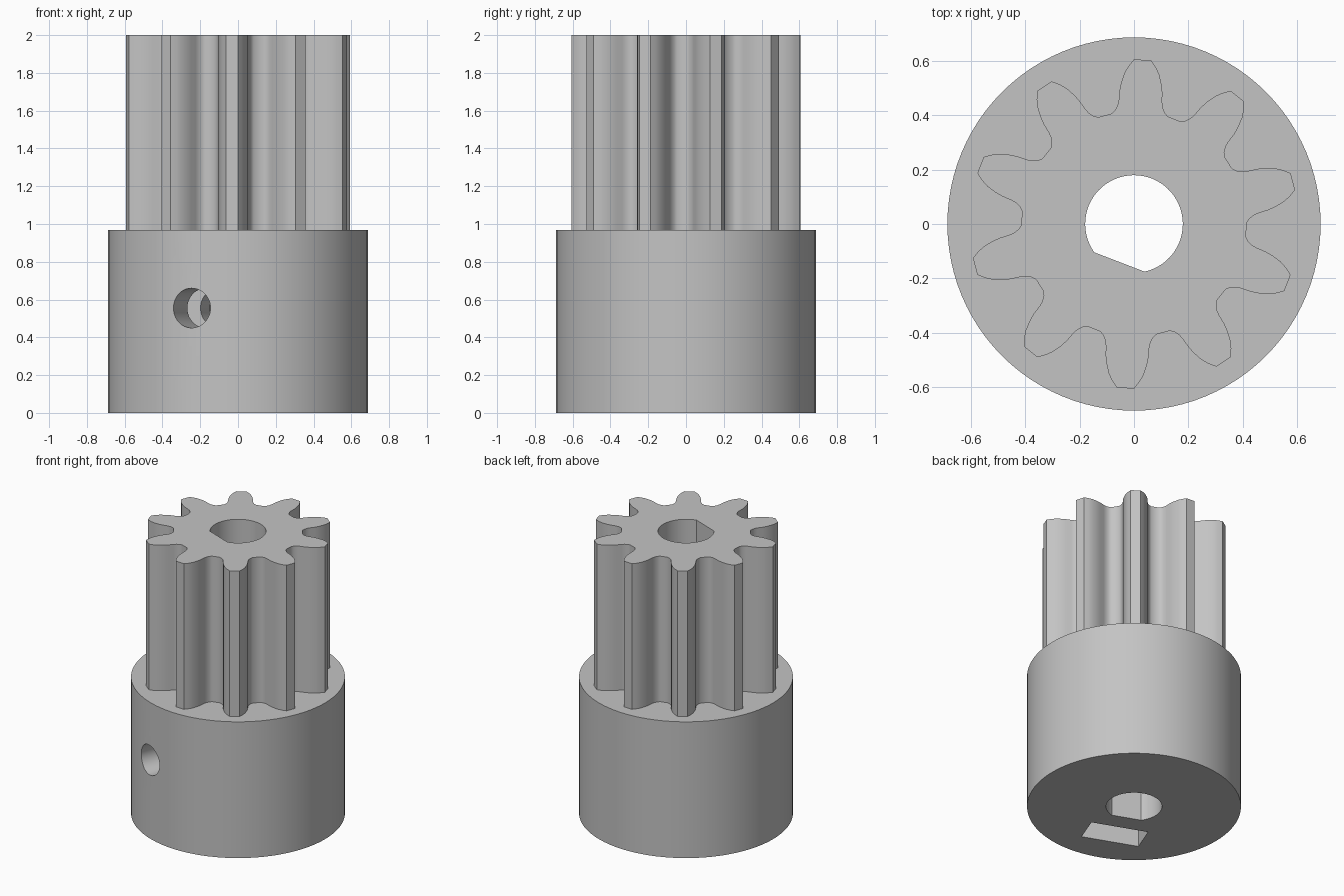
import bpy, bmesh
from math import cos, sin, radians, pi, sqrt
from mathutils import Matrix, Vector

if "Cube" in bpy.data.objects:
    bpy.data.objects.remove(bpy.data.objects["Cube"], do_unlink=True)

COLLAR_R, COLLAR_TOP, TOP = 0.688, 0.967, 2.0
TEETH, FIRST_TOOTH = 10, radians(87)
BORE_R, FLAT_DIST = 0.18, 0.15
SCREW_R, SCREW_Z = 0.105, 0.555
NUT_IN, NUT_OUT, NUT_HALF = 0.28, 0.475, 0.193
# Direction of the set screw, in the middle of a tooth gap
SCREW_DIR = radians(249)

grey = bpy.data.materials.new("plain_grey")
grey.use_nodes = True
colour = (0.55, 0.55, 0.55, 1)
grey.diffuse_color = colour
grey.node_tree.nodes["Principled BSDF"].inputs["Base Color"].default_value = colour


def prism(name, outline, low, high, matrix=Matrix()):
    """Extrude a closed 2D outline from low to high, then place it."""
    bm = bmesh.new()
    base = bm.faces.new([bm.verts.new((x, y, low)) for x, y in outline])
    grown = bmesh.ops.extrude_face_region(bm, geom=[base])["geom"]
    verts = [g for g in grown if isinstance(g, bmesh.types.BMVert)]
    bmesh.ops.translate(bm, verts=verts, vec=(0, 0, high - low))
    bmesh.ops.recalc_face_normals(bm, faces=bm.faces)
    bm.transform(matrix)
    mesh = bpy.data.meshes.new(name)
    bm.to_mesh(mesh)
    bm.free()
    mesh.materials.append(grey)
    obj = bpy.data.objects.new(name, mesh)
    bpy.context.collection.objects.link(obj)
    return obj


def circle(r, n):
    return [(r * cos(2 * pi * i / n), r * sin(2 * pi * i / n)) for i in range(n)]


def finish(obj, cutters):
    """Cut the openings and shade the curved sides smooth."""
    bpy.ops.object.select_all(action="DESELECT")
    obj.select_set(True)
    bpy.context.view_layer.objects.active = obj
    for cutter in cutters:
        mod = obj.modifiers.new("cut", "BOOLEAN")
        mod.operation, mod.solver, mod.object = "DIFFERENCE", "EXACT", cutter
        bpy.ops.object.modifier_apply(modifier=mod.name)
    bpy.ops.object.shade_smooth_by_angle(angle=radians(30))


# Toothed section: half a tooth as (distance out, half width), mirrored and repeated
half_tooth = [(0.402, 0.104), (0.415, 0.092), (0.435, 0.083), (0.455, 0.080),
              (0.49, 0.079), (0.52, 0.074), (0.555, 0.064), (0.58, 0.051),
              (0.606, 0.032)]
tooth = [(a, -w) for a, w in half_tooth] + [(a, w) for a, w in reversed(half_tooth)]
gear_outline = []
for i in range(TEETH):
    t = FIRST_TOOTH + i * 2 * pi / TEETH
    gear_outline += [(a * cos(t) - w * sin(t), a * sin(t) + w * cos(t)) for a, w in tooth]
gear = prism("toothed_section", gear_outline, COLLAR_TOP, TOP)

# Round collar
collar = prism("collar", circle(COLLAR_R, 96), 0, COLLAR_TOP)

# D-shaped bore, with its flat towards the set screw
turn = Matrix.Rotation(SCREW_DIR, 4, "Z")
half_flat = sqrt(BORE_R ** 2 - FLAT_DIST ** 2)
d_shape = [p for p in circle(BORE_R, 64) if p[0] < FLAT_DIST - 0.003]
d_shape += [(FLAT_DIST, -half_flat), (FLAT_DIST, half_flat)]
d_shape.sort(key=lambda p: Vector((1, 0)).angle_signed(Vector(p)))
bore = prism("bore_cutter", d_shape, -0.1, TOP + 0.1, turn)

# Set screw hole, from the outside into the bore
along = turn @ Matrix.Translation((0, 0, SCREW_Z)) @ Matrix.Rotation(pi / 2, 4, "Y")
screw = prism("screw_cutter", circle(SCREW_R, 48), 0.05, 0.8, along)

# Nut slot, open below, with a pointed top for a hexagonal nut
side = NUT_HALF / sqrt(3)
slot_outline = [(SCREW_Z + 0.1, -NUT_HALF), (SCREW_Z + 0.1, NUT_HALF),
                (-side, NUT_HALF), (-2 * side, 0), (-side, -NUT_HALF)]
nut = prism("nut_cutter", slot_outline, NUT_IN, NUT_OUT, along)

finish(collar, [bore, nut, screw])
finish(gear, [bore])
for cutter in (bore, screw, nut):
    bpy.data.objects.remove(cutter, do_unlink=True)
